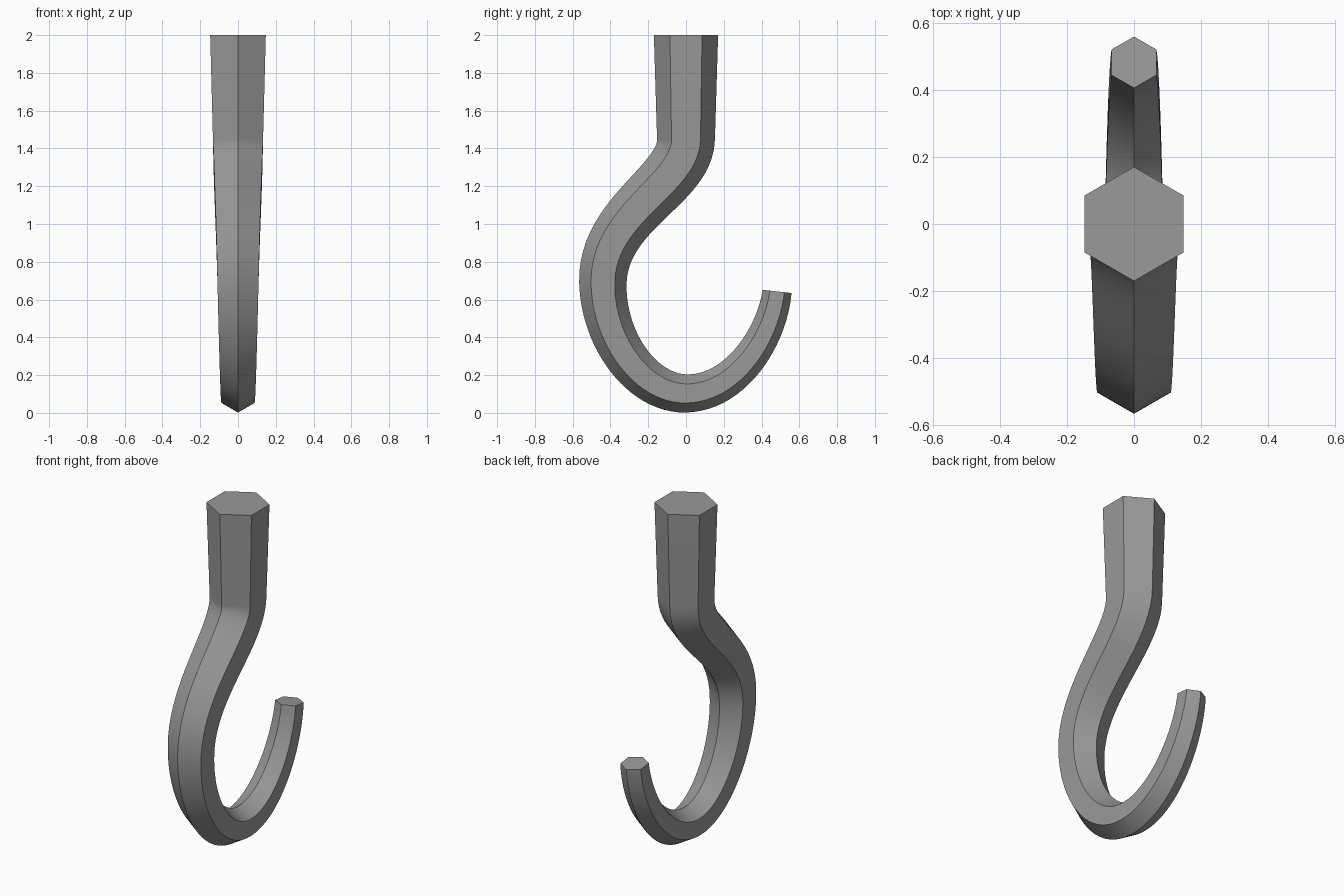
import bpy, bmesh, math
from mathutils import Vector
from mathutils.geometry import interpolate_bezier

if "Cube" in bpy.data.objects:
    bpy.data.objects.remove(bpy.data.objects["Cube"])

# Centre line in the y-z plane: straight shank, S bend, bowl, rising tip
SEGMENTS = [
    ((0, 1.45), (0, 1.21), (-0.44, 1.06), (-0.44, 0.69)),
    ((-0.44, 0.69), (-0.44, 0.39), (-0.235, 0.103), (0, 0.103)),
    ((0, 0.103), (0.26, 0.103), (0.455, 0.40), (0.482, 0.643)),
]
TOP_RADIUS, TIP_RADIUS = 0.17, 0.077


def to_3d(p):
    return Vector((0, p[0], p[1]))


path = [to_3d((0, 2.0))]
tangents = [Vector((0, 0, -1))]
STEPS = 24
for i, seg in enumerate(SEGMENTS):
    a, b, c, d = [to_3d(p) for p in seg]
    pts = interpolate_bezier(a, b, c, d, STEPS + 1)
    for k in range(0 if i == 0 else 1, STEPS + 1):
        t = k / STEPS
        tan = (b - a) * (1 - t) ** 2 + (c - b) * 2 * t * (1 - t) + (d - c) * t * t
        path.append(pts[k])
        tangents.append(tan.normalized())

# Distance along the centre line drives the even taper
lengths = [0.0]
for p, q in zip(path, path[1:]):
    lengths.append(lengths[-1] + (q - p).length)

# Sweep a hexagon with its corners pointing in the plane of the hook
bm = bmesh.new()
side = Vector((1, 0, 0))
rings = []
for p, tan, s in zip(path, tangents, lengths):
    r = TOP_RADIUS + (TIP_RADIUS - TOP_RADIUS) * s / lengths[-1]
    normal = side.cross(tan)
    rings.append([bm.verts.new(p + r * (normal * math.cos(k * math.pi / 3)
                                        + side * math.sin(k * math.pi / 3)))
                  for k in range(6)])
for r0, r1 in zip(rings, rings[1:]):
    for k in range(6):
        n = (k + 1) % 6
        bm.faces.new((r0[k], r0[n], r1[n], r1[k]))

# Flat ends
bm.faces.new(rings[0])
bm.faces.new(rings[-1])
bmesh.ops.recalc_face_normals(bm, faces=bm.faces)

mesh = bpy.data.meshes.new("hook")
bm.to_mesh(mesh)
bm.free()
hook = bpy.data.objects.new("hook", mesh)
bpy.context.collection.objects.link(hook)

metal = bpy.data.materials.new("grey metal")
metal.diffuse_color = (0.32, 0.32, 0.32, 1)
metal.use_nodes = True
metal.node_tree.nodes["Principled BSDF"].inputs["Base Color"].default_value = metal.diffuse_color
mesh.materials.append(metal)

# Smooth along the bend, crisp along the hexagon corners
bpy.context.view_layer.objects.active = hook
hook.select_set(True)
bpy.ops.object.shade_smooth_by_angle(angle=math.radians(30))
